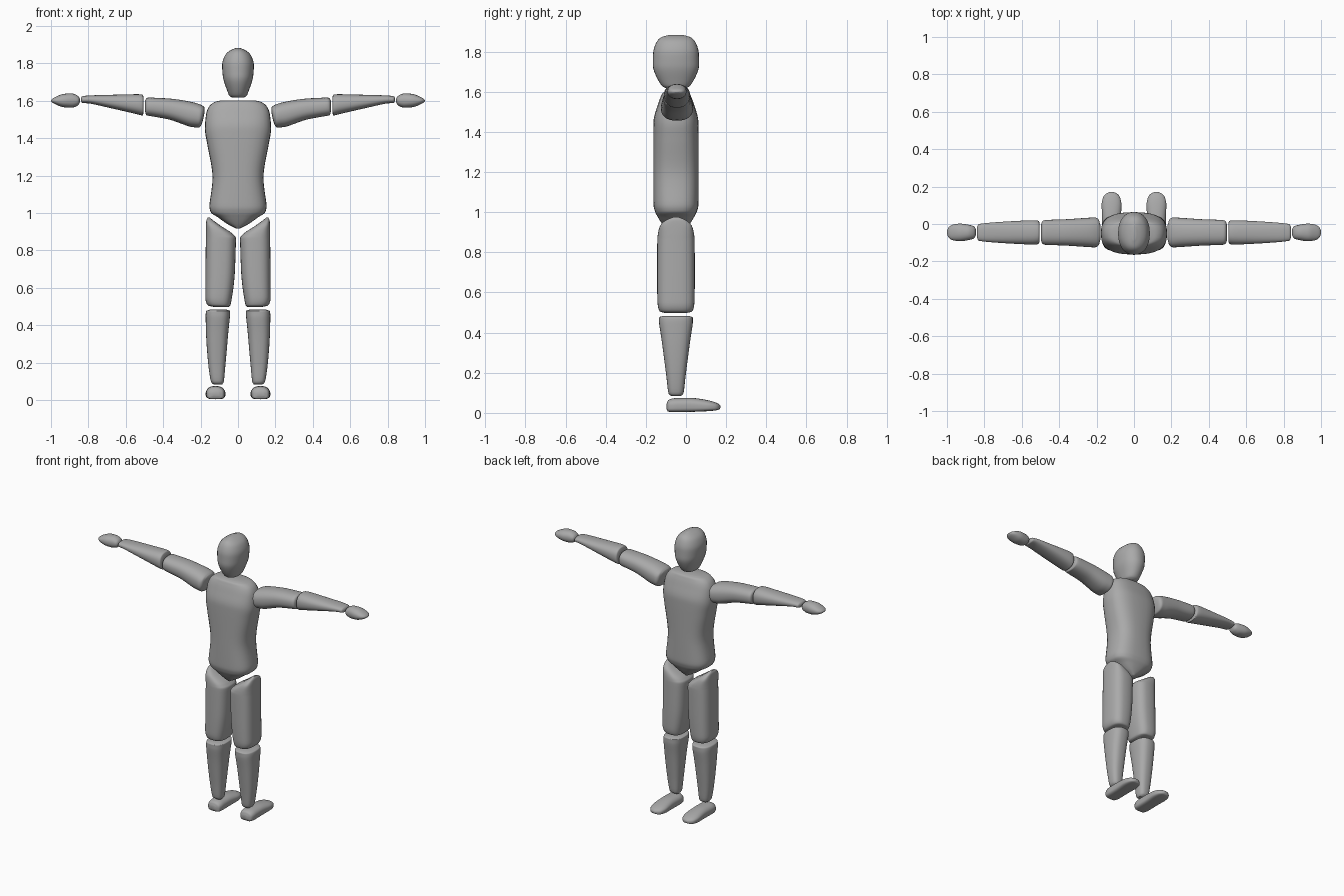
import bpy, bmesh, math

DEPTH_CENTRE = -0.05   # body parts share this mid-plane in y
SEGMENTS = 32          # points around each cross-section
STEPS = 5              # smooth steps between profile rows

cube = bpy.data.objects.get("Cube")
if cube:
    bpy.data.objects.remove(cube, do_unlink=True)

grey = bpy.data.materials.new("mannequin grey")
grey.use_nodes = True
colour = (0.4, 0.4, 0.4, 1)
grey.diffuse_color = colour
grey.node_tree.nodes["Principled BSDF"].inputs["Base Color"].default_value = colour


def smooth_rows(rows):
    """Fill in the profile between rows without overshoot."""
    def tangent(a, b):
        return 2 * a * b / (a + b) if a * b > 0 else 0

    columns = []
    for values in zip(*rows):
        deltas = [b - a for a, b in zip(values, values[1:])]
        inner = [tangent(a, b) for a, b in zip(deltas, deltas[1:])]
        slopes = [deltas[0]] + inner + [deltas[-1]]
        column = []
        for i, delta in enumerate(deltas):
            for step in range(STEPS):
                s = step / STEPS
                blend = s * s * (3 - 2 * s)
                column.append(values[i] + blend * delta
                              + s * (1 - s) ** 2 * slopes[i]
                              + s * s * (s - 1) * slopes[i + 1])
        column.append(values[-1])
        columns.append(column)
    return list(zip(*columns))


def power(value, exponent):
    return math.copysign(abs(value) ** (2 / exponent), value)


def loft(name, rows, place, roundness=2.5, underside=None):
    """Skin rounded sections; a row is (position, low, high, half width)."""
    bm = bmesh.new()
    rings = []
    for t, low, high, half in smooth_rows(rows):
        ring = []
        for k in range(SEGMENTS):
            angle = math.tau * k / SEGMENTS
            n = underside if underside and math.cos(angle) < 0 else roundness
            u = (low + high) / 2 + (high - low) / 2 * power(math.cos(angle), n)
            v = half * power(math.sin(angle), n)
            ring.append(bm.verts.new(place(t, u, v)))
        rings.append(ring)
    for a, b in zip(rings, rings[1:]):
        for k in range(SEGMENTS):
            j = (k + 1) % SEGMENTS
            bm.faces.new((a[k], a[j], b[j], b[k]))
    bm.faces.new(rings[0])
    bm.faces.new(rings[-1])
    bmesh.ops.recalc_face_normals(bm, faces=bm.faces)
    mesh = bpy.data.meshes.new(name)
    bm.to_mesh(mesh)
    bm.free()
    mesh.materials.append(grey)
    part = bpy.data.objects.new(name, mesh)
    bpy.context.collection.objects.link(part)
    bpy.ops.object.select_all(action="DESELECT")
    part.select_set(True)
    bpy.context.view_layer.objects.active = part
    bpy.ops.object.shade_smooth_by_angle(angle=math.radians(50))
    return part


def upright(side):
    return lambda t, u, v: (side * u, DEPTH_CENTRE + v, t)


def sideways(side):
    return lambda t, u, v: (side * t, DEPTH_CENTRE + v + 0.005, u)


def lengthwise(side):
    return lambda t, u, v: (side * (0.12 + v), t, u)


def symmetric(rows):
    return [(t, -half, half, depth) for t, half, depth in rows]


# Head and torso: height, half width, half depth
head = [(1.617, 0.03, 0.05), (1.625, 0.045, 0.065), (1.66, 0.06, 0.09),
        (1.73, 0.081, 0.115), (1.79, 0.085, 0.114), (1.845, 0.068, 0.098),
        (1.87, 0.04, 0.075), (1.883, 0.01, 0.035)]
torso = [(0.917, 0.01, 0.05), (0.94, 0.055, 0.068), (0.975, 0.105, 0.09),
         (1.005, 0.146, 0.105), (1.04, 0.153, 0.112), (1.19, 0.136, 0.113),
         (1.36, 0.163, 0.113), (1.45, 0.177, 0.112), (1.53, 0.17, 0.092),
         (1.575, 0.15, 0.076), (1.595, 0.12, 0.065), (1.602, 0.09, 0.045)]
loft("head", symmetric(head), upright(1), 2.2)
loft("torso", symmetric(torso), upright(1), 2.7)

# Legs: height, inner x, outer x, half depth
thigh = [(0.498, 0.05, 0.13, 0.055), (0.505, 0.042, 0.16, 0.08),
         (0.55, 0.032, 0.175, 0.092), (0.68, 0.017, 0.174, 0.094),
         (0.86, 0.011, 0.172, 0.093), (0.885, 0.025, 0.172, 0.091),
         (0.93, 0.09, 0.171, 0.08), (0.96, 0.132, 0.169, 0.05),
         (0.976, 0.152, 0.162, 0.012)]
shin = [(0.083, 0.085, 0.13, 0.022), (0.095, 0.077, 0.143, 0.036),
        (0.2, 0.066, 0.16, 0.05), (0.36, 0.052, 0.171, 0.071),
        (0.45, 0.043, 0.173, 0.084), (0.475, 0.042, 0.17, 0.084),
        (0.483, 0.06, 0.15, 0.065)]

# Feet: y, sole height, top height, half width
foot = [(-0.097, 0.02, 0.045, 0.02), (-0.088, 0.006, 0.064, 0.041),
        (-0.05, 0.004, 0.074, 0.05), (0.02, 0.005, 0.075, 0.05),
        (0.1, 0.008, 0.065, 0.053), (0.145, 0.012, 0.053, 0.044),
        (0.163, 0.016, 0.044, 0.028), (0.171, 0.024, 0.036, 0.01)]

# Arms and hands: x, underside height, top height, half depth
upper_arm = [(0.18, 1.53, 1.565, 0.04), (0.19, 1.486, 1.574, 0.07),
             (0.21, 1.456, 1.583, 0.08), (0.25, 1.46, 1.594, 0.078),
             (0.37, 1.5, 1.612, 0.07), (0.475, 1.519, 1.617, 0.066),
             (0.49, 1.522, 1.612, 0.06), (0.496, 1.54, 1.6, 0.045)]
forearm = [(0.504, 1.54, 1.615, 0.045), (0.51, 1.521, 1.632, 0.061),
           (0.54, 1.528, 1.635, 0.065), (0.67, 1.558, 1.632, 0.059),
           (0.8, 1.586, 1.628, 0.049), (0.832, 1.588, 1.624, 0.043),
           (0.84, 1.598, 1.616, 0.025)]
hand = [(0.845, 1.592, 1.61, 0.015), (0.855, 1.576, 1.625, 0.032),
        (0.89, 1.563, 1.639, 0.042), (0.93, 1.565, 1.637, 0.047),
        (0.97, 1.578, 1.623, 0.041), (0.992, 1.59, 1.611, 0.026),
        (1.0, 1.598, 1.603, 0.008)]

for label, side in (("left", 1), ("right", -1)):
    loft(label + "_thigh", thigh, upright(side), 2.8)
    loft(label + "_shin", shin, upright(side), 2.6)
    loft(label + "_foot", foot, lengthwise(side), 2.2, 4)
    loft(label + "_upper_arm", upper_arm, sideways(side), 2.4)
    loft(label + "_forearm", forearm, sideways(side), 2.4)
    loft(label + "_hand", hand, sideways(side), 2.2)
